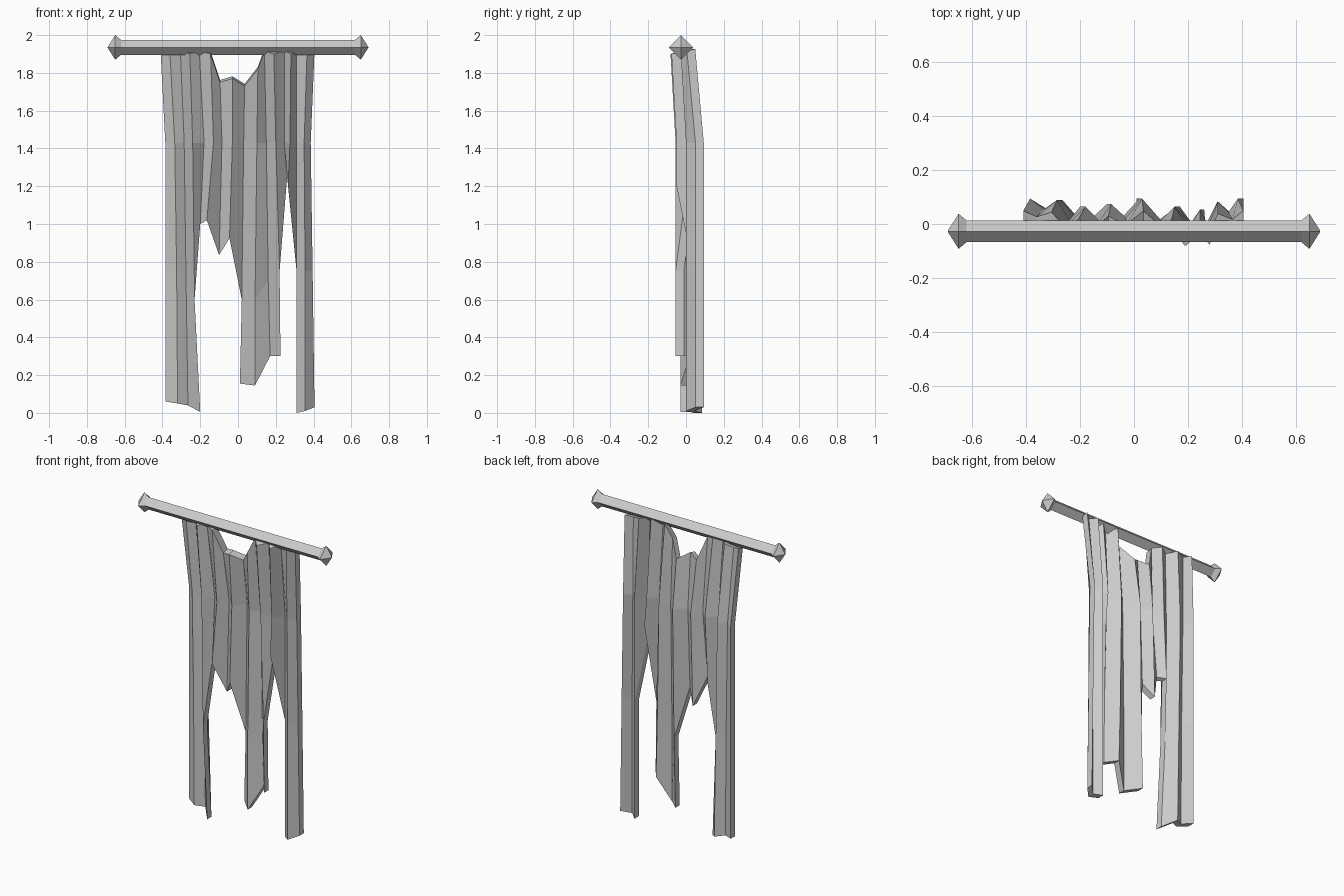
import bpy, bmesh, math

cube = bpy.data.objects.get("Cube")
if cube:
    bpy.data.objects.remove(cube, do_unlink=True)

grey = bpy.data.materials.new("plain grey")
grey.use_nodes = True
grey.diffuse_color = (0.6, 0.6, 0.6, 1)
grey.node_tree.nodes["Principled BSDF"].inputs["Base Color"].default_value = grey.diffuse_color


def finish(name, bm):
    """Turn a bmesh into a flat-shaded object."""
    bmesh.ops.recalc_face_normals(bm, faces=bm.faces)
    mesh = bpy.data.meshes.new(name)
    bm.to_mesh(mesh)
    bm.free()
    mesh.materials.append(grey)
    obj = bpy.data.objects.new(name, mesh)
    bpy.context.collection.objects.link(obj)
    return obj


# Square rod on its edge, with pointed finials at both ends
half = [(-.69, .002), (-.65, .065), (-.62, .04)]
profile = half + [(-x, r) for x, r in reversed(half)]
bm = bmesh.new()
rings = []
for x, r in profile:
    corners = [i * math.pi / 2 for i in range(4)]
    rings.append([bm.verts.new((x, r * math.cos(a) - .027, r * math.sin(a) + 1.935))
                  for a in corners])
for a, b in zip(rings, rings[1:]):
    for i in range(4):
        j = (i + 1) % 4
        bm.faces.new((a[i], a[j], b[j], b[i]))
bm.faces.new(rings[0])
bm.faces.new(rings[-1])
finish("curtain_rod", bm)

# Curtain pleats: front depth, top x, middle x, then x and z where the cloth tears
pleats = [
    (.05, -.41, -.385, -.385, .75), (.01, -.36, -.335, -.325, .75),
    (.045, -.305, -.285, -.275, .7), (-.03, -.255, -.24, -.23, .6),
    (.02, -.205, -.18, -.2, 1), (-.03, -.145, -.13, -.165, 1.02),
    (.03, -.095, -.085, -.1, .835), (-.02, -.03, -.03, -.045, .925),
    (.05, .035, .03, .02, .6), (-.03, .105, .1, .09, .6),
    (.02, .14, .15, .16, .7), (-.055, .19, .2, .22, .75),
    (.01, .245, .245, .26, 1.25), (-.05, .28, .275, .265, 1.2),
    (.04, .31, .31, .31, .75), (.0, .365, .35, .355, .75),
    (.05, .405, .385, .395, .75)]
# Sagging top edge, and the hems of the three hanging strips, by pleat number
sag = {6: 1.75, 7: 1.77, 8: 1.73, 9: 1.82}
hems = {0: (-.385, .06), 1: (-.32, .05), 2: (-.265, .04), 3: (-.2, .005),
        8: (.01, .155), 9: (.09, .145), 10: (.17, .3), 11: (.225, .3),
        14: (.31, .0), 15: (.355, .01), 16: (.405, .03)}
thickness = .044

bm = bmesh.new()
columns = []
for i, (y, top_x, mid_x, tear_x, tear_z) in enumerate(pleats):
    valley = i % 2 == 0
    top_z = sag.get(i, 1.915 if valley else 1.9)
    top_y = y - (.045 if valley else .027)
    points = [(top_x, top_y, top_z), (mid_x, y, 1.43), (tear_x, y, tear_z)]
    if i in hems:
        points.append((hems[i][0], y, hems[i][1]))
    columns.append([bm.verts.new(p) for p in points])

# Front sheet between neighbouring pleats
for a, b in zip(columns, columns[1:]):
    for k in range(min(len(a), len(b)) - 1):
        bm.faces.new((a[k], a[k + 1], b[k + 1], b[k]))

# Give the cloth its thickness by extruding it backwards
front = list(bm.faces)
grown = bmesh.ops.extrude_face_region(bm, geom=front, use_keep_orig=True)
back = [v for v in grown["geom"] if isinstance(v, bmesh.types.BMVert)]
for v in back:
    v.co.y += thickness
    if v.co.z > 1.6:
        v.co.z += .012
finish("torn_curtain", bm)
